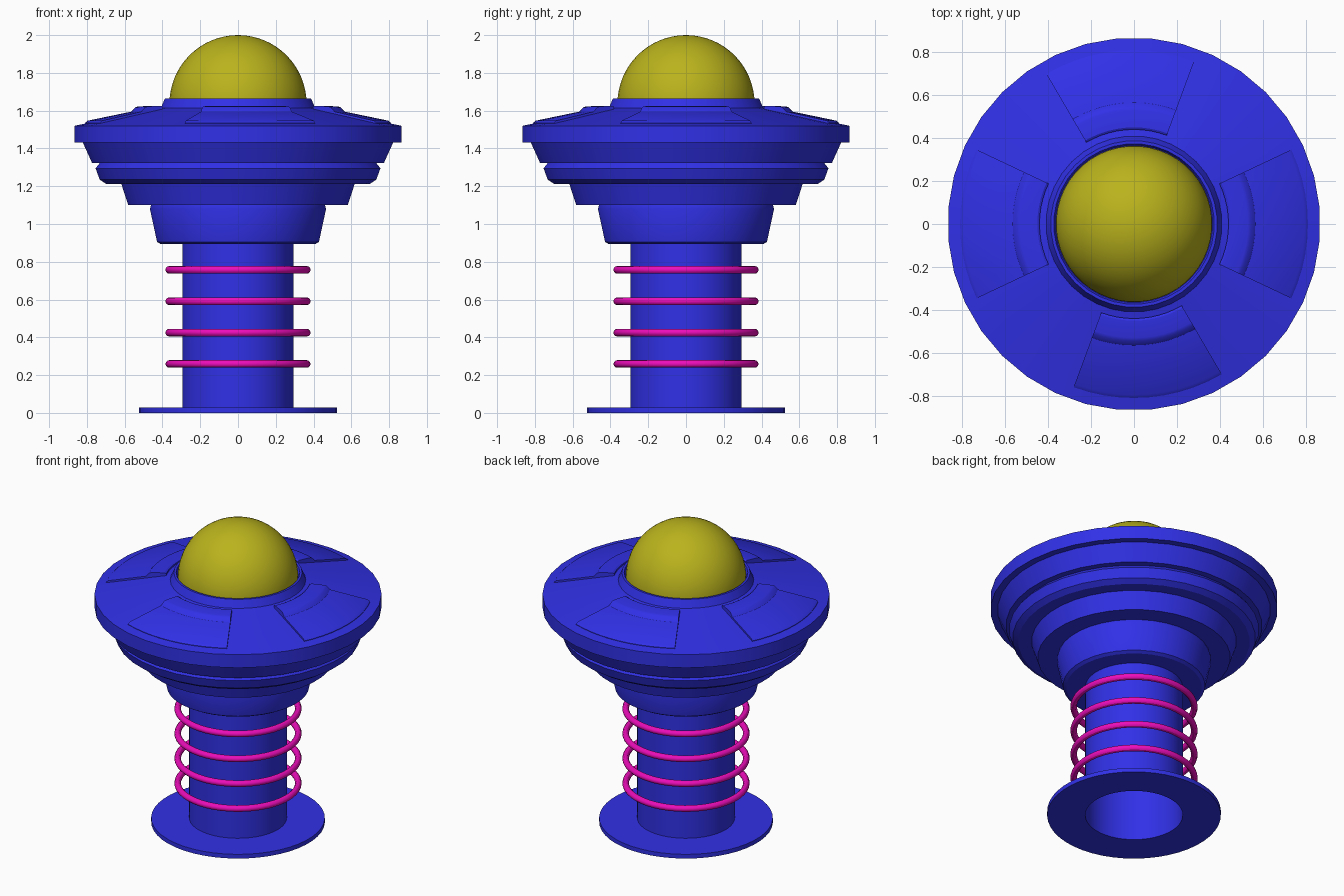
import bpy, bmesh, math
from math import cos, sin, pi, radians

if "Cube" in bpy.data.objects:
    bpy.data.objects.remove(bpy.data.objects["Cube"])


def material(name, color):
    m = bpy.data.materials.new(name)
    m.diffuse_color = (*color, 1)
    m.use_nodes = True
    m.node_tree.nodes["Principled BSDF"].inputs["Base Color"].default_value = m.diffuse_color
    return m


BLUE = material("blue", (0.03, 0.03, 0.8))
YELLOW = material("yellow", (0.49, 0.45, 0.012))
PINK = material("pink", (0.85, 0.004, 0.5))


def finish(name, bm, mat, angle=30):
    bmesh.ops.remove_doubles(bm, verts=bm.verts, dist=1e-5)
    bmesh.ops.recalc_face_normals(bm, faces=bm.faces)
    me = bpy.data.meshes.new(name)
    bm.to_mesh(me)
    bm.free()
    me.materials.append(mat)
    ob = bpy.data.objects.new(name, me)
    bpy.context.collection.objects.link(ob)
    bpy.ops.object.select_all(action='DESELECT')
    ob.select_set(True)
    bpy.context.view_layer.objects.active = ob
    bpy.ops.object.shade_smooth_by_angle(angle=radians(angle))
    return ob


def lathe(name, profile, mat, sides=36, closed=False):
    """Revolve an (r, z) profile around z."""
    bm = bmesh.new()
    a0 = pi / sides
    vs = [bm.verts.new((r * cos(a0), r * sin(a0), z)) for r, z in profile]
    pairs = list(zip(vs, vs[1:])) + ([(vs[-1], vs[0])] if closed else [])
    es = [bm.edges.new(p) for p in pairs]
    bmesh.ops.spin(bm, geom=vs + es, cent=(0, 0, 0), axis=(0, 0, 1),
                   angle=2 * pi, steps=sides, use_merge=True)
    return finish(name, bm, mat)


def sector(name, outline, a0, a1, mat, steps=10):
    """Sweep a closed (r, z) outline between two angles; ends are capped."""
    bm = bmesh.new()
    rows = []
    for i in range(steps + 1):
        a = radians(a0 + (a1 - a0) * i / steps)
        rows.append([bm.verts.new((r * cos(a), r * sin(a), z)) for r, z in outline])
    n = len(outline)
    for p, q in zip(rows, rows[1:]):
        for j in range(n):
            k = (j + 1) % n
            bm.faces.new((p[j], p[k], q[k], q[j]))
    bm.faces.new(rows[0])
    bm.faces.new(rows[-1])
    return finish(name, bm, mat)


# Base flange and hollow column
lathe("base_flange", [(0.295, 0), (0.525, 0), (0.525, 0.028), (0.295, 0.028)], BLUE, 48, True)
lathe("column", [(0.295, 0), (0.295, 0.9)], BLUE, 48)

# Stepped saucer body
lathe("saucer_body", [
    (0, 0.893), (0.41, 0.893), (0.43, 0.905), (0.468, 1.08), (0.462, 1.1),
    (0.583, 1.1), (0.62, 1.212),
    (0.70, 1.212), (0.735, 1.235), (0.757, 1.295), (0.735, 1.322),
    (0.775, 1.322), (0.825, 1.432),
    (0.868, 1.432), (0.868, 1.52), (0.41, 1.615),
    (0.388, 1.665), (0.374, 1.665), (0.366, 1.645), (0, 1.645)], BLUE)

# Dome
R, ZC = 0.364, 1.636
lathe("dome", [(R * cos(pi / 2 * i / 16), ZC + R * sin(pi / 2 * i / 16))
               for i in range(17)], YELLOW, 48)


def deck(r, lift=0.0):
    return 1.52 + (0.868 - r) * 0.2074 + lift


# Four deck panels: wide outer plate with an inset border, and a higher inner step
for n, mid in enumerate((0, 95, 180, 275)):
    sector(f"outer_panel_{n}", [(0.55, deck(0.55, -0.02)), (0.81, deck(0.81, -0.02)),
           (0.81, deck(0.81, 0.003)), (0.795, deck(0.795, 0.012)), (0.55, deck(0.55, 0.012))],
           mid - 25.3, mid + 25.3, BLUE)
    sector(f"inner_panel_{n}", [(0.44, deck(0.44, -0.02)), (0.565, deck(0.565, -0.02)),
           (0.565, deck(0.565, 0.012)), (0.545, 1.617), (0.53, 1.622), (0.45, 1.626),
           (0.44, 1.62)], mid - 25.3, mid + 25.3, BLUE)

# Floating rings around the column
for i in range(4):
    z = 0.259 + 0.166 * i
    lathe(f"ring_{i}", [(0.365 + 0.02 * cos(2 * pi * k / 12), z + 0.02 * sin(2 * pi * k / 12))
                        for k in range(12)], PINK, 48, True).data.shade_smooth()
